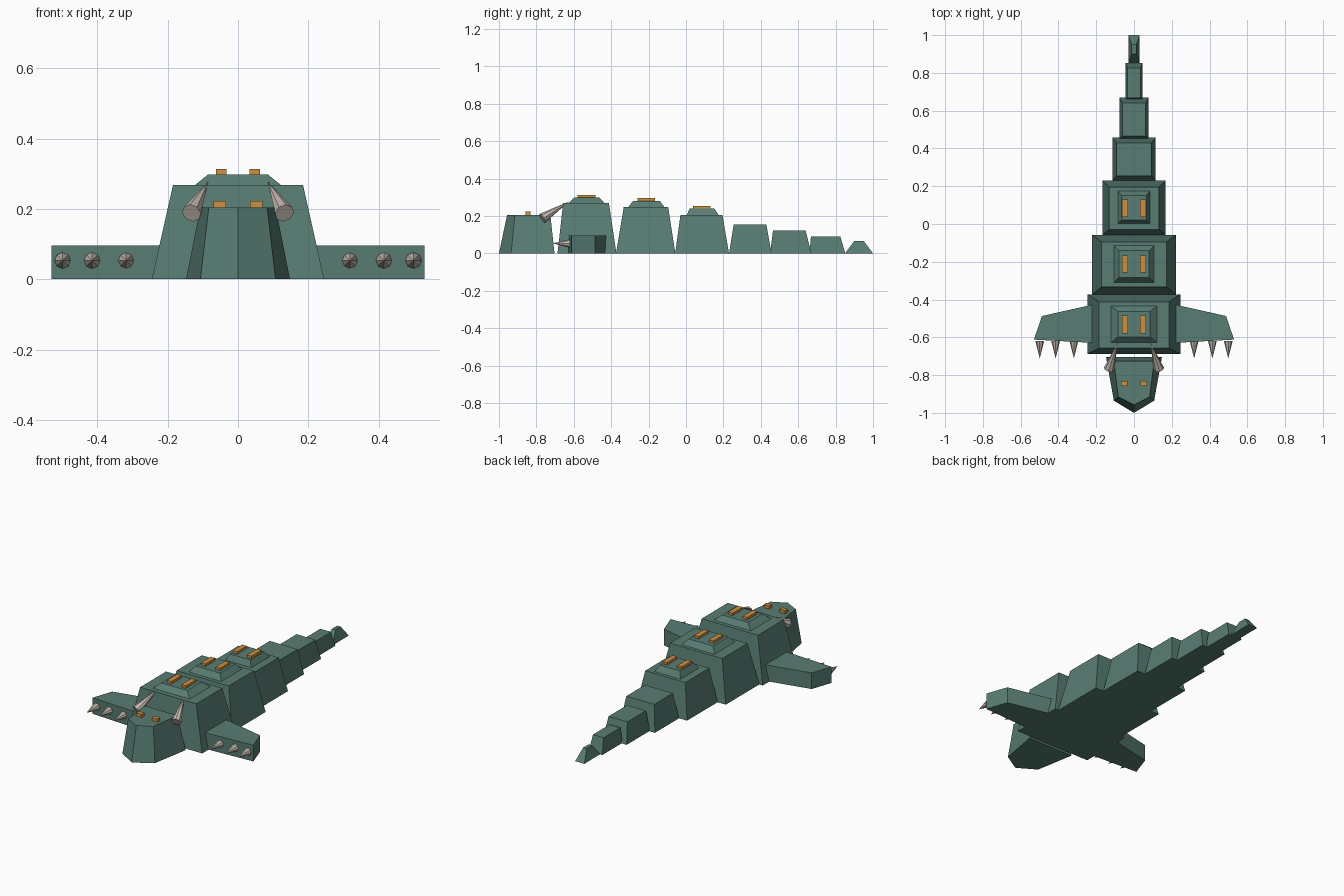
import bpy, bmesh
from mathutils import Vector

if "Cube" in bpy.data.objects:
    bpy.data.objects.remove(bpy.data.objects["Cube"])


def material(name, rgb):
    m = bpy.data.materials.new(name)
    m.diffuse_color = (*rgb, 1)
    m.use_nodes = True
    m.node_tree.nodes["Principled BSDF"].inputs["Base Color"].default_value = m.diffuse_color
    return m


GREEN = material("dark green", (0.098, 0.205, 0.171))
ORANGE = material("orange", (0.60, 0.28, 0.053))
BONE = material("bone", (0.56, 0.49, 0.43))


def finish(name, bm, mat):
    bmesh.ops.recalc_face_normals(bm, faces=bm.faces)
    mesh = bpy.data.meshes.new(name)
    bm.to_mesh(mesh)
    bm.free()
    mesh.materials.append(mat)
    ob = bpy.data.objects.new(name, mesh)
    bpy.context.collection.objects.link(ob)
    return ob


def loft(name, low, high, z0, z1, mat):
    """Solid between a lower and an upper outline."""
    bm = bmesh.new()
    a = [bm.verts.new((x, y, z0)) for x, y in low]
    b = [bm.verts.new((x, y, z1)) for x, y in high]
    bm.faces.new(a[::-1])
    bm.faces.new(b)
    n = len(a)
    for i in range(n):
        j = (i + 1) % n
        bm.faces.new((a[i], a[j], b[j], b[i]))
    return finish(name, bm, mat)


def rect(w, y0, y1, cx=0):
    return [(cx - w, y0), (cx + w, y0), (cx + w, y1), (cx - w, y1)]


def cone(name, base, tip, r, sides=8):
    base, tip = Vector(base), Vector(tip)
    d = tip - base
    bm = bmesh.new()
    bmesh.ops.create_cone(bm, cap_ends=True, segments=sides, radius1=r, radius2=0, depth=d.length)
    ob = finish(name, bm, BONE)
    ob.rotation_mode = 'QUATERNION'
    ob.rotation_quaternion = d.to_track_quat('Z', 'Y')
    ob.location = (base + tip) / 2
    return ob


# body and tail segments: lower half width, y range, upper half width, y range, height
segments = [
    (0.245, -0.687, -0.372, 0.185, -0.657, -0.412, 0.268),
    (0.222, -0.374, -0.057, 0.172, -0.333, -0.095, 0.247),
    (0.168, -0.058, 0.230, 0.132, -0.030, 0.195, 0.204),
    (0.115, 0.230, 0.457, 0.092, 0.255, 0.430, 0.153),
    (0.078, 0.450, 0.670, 0.062, 0.465, 0.640, 0.121),
    (0.045, 0.660, 0.852, 0.035, 0.668, 0.825, 0.090),
    (0.030, 0.850, 1.000, 0.012, 0.900, 0.950, 0.067),
]
for i, (w, a, b, w2, a2, b2, h) in enumerate(segments):
    loft(f"body_segment_{i + 1}", rect(w, a, b), rect(w2, a2, b2), 0, h, GREEN)

# raised back plates with orange lights: base z, top z, base rect, top rect, light y range
plates = [
    (0.268, 0.298, (0.122, -0.628, -0.435), (0.085, -0.598, -0.462), (-0.580, -0.485)),
    (0.247, 0.280, (0.107, -0.310, -0.115), (0.080, -0.283, -0.140), (-0.258, -0.167)),
    (0.204, 0.239, (0.086, 0.003, 0.175), (0.066, 0.020, 0.152), (0.037, 0.130)),
]
for i, (z0, z1, low, high, ys) in enumerate(plates):
    loft(f"back_plate_{i + 1}", rect(*low), rect(*high), z0, z1, GREEN)
    for s in (-1, 1):
        lamp = rect(0.015, *ys, s * 0.048)
        loft(f"back_light_{i + 1}", lamp, lamp, z1 - 0.005, z1 + 0.015, ORANGE)

# wedge-nosed head
loft("head",
     [(-0.148, -0.703), (-0.107, -0.935), (0, -1.0), (0.107, -0.935), (0.148, -0.703)],
     [(-0.107, -0.725), (-0.083, -0.915), (0, -0.957), (0.083, -0.915), (0.107, -0.725)],
     0, 0.204, GREEN)

for s in (-1, 1):
    # eyes
    eye = rect(0.018, -0.858, -0.832, s * 0.052)
    loft("eye", eye, eye, 0.2, 0.223, ORANGE)
    # horns, wide end forward
    cone("horn", (s * 0.132, -0.768, 0.188), (s * 0.085, -0.625, 0.277), 0.028)
    # side fins
    fin = [(s * x, y) for x, y in
           [(0.17, -0.416), (0.487, -0.487), (0.53, -0.612), (0.17, -0.632)]]
    loft("side_fin", fin, fin, 0, 0.096, GREEN)
    # spikes on the fin front edge
    for x in (0.318, 0.415, 0.499):
        cone("fin_spike", (s * x, -0.620, 0.053), (s * x, -0.712, 0.053), 0.023)
